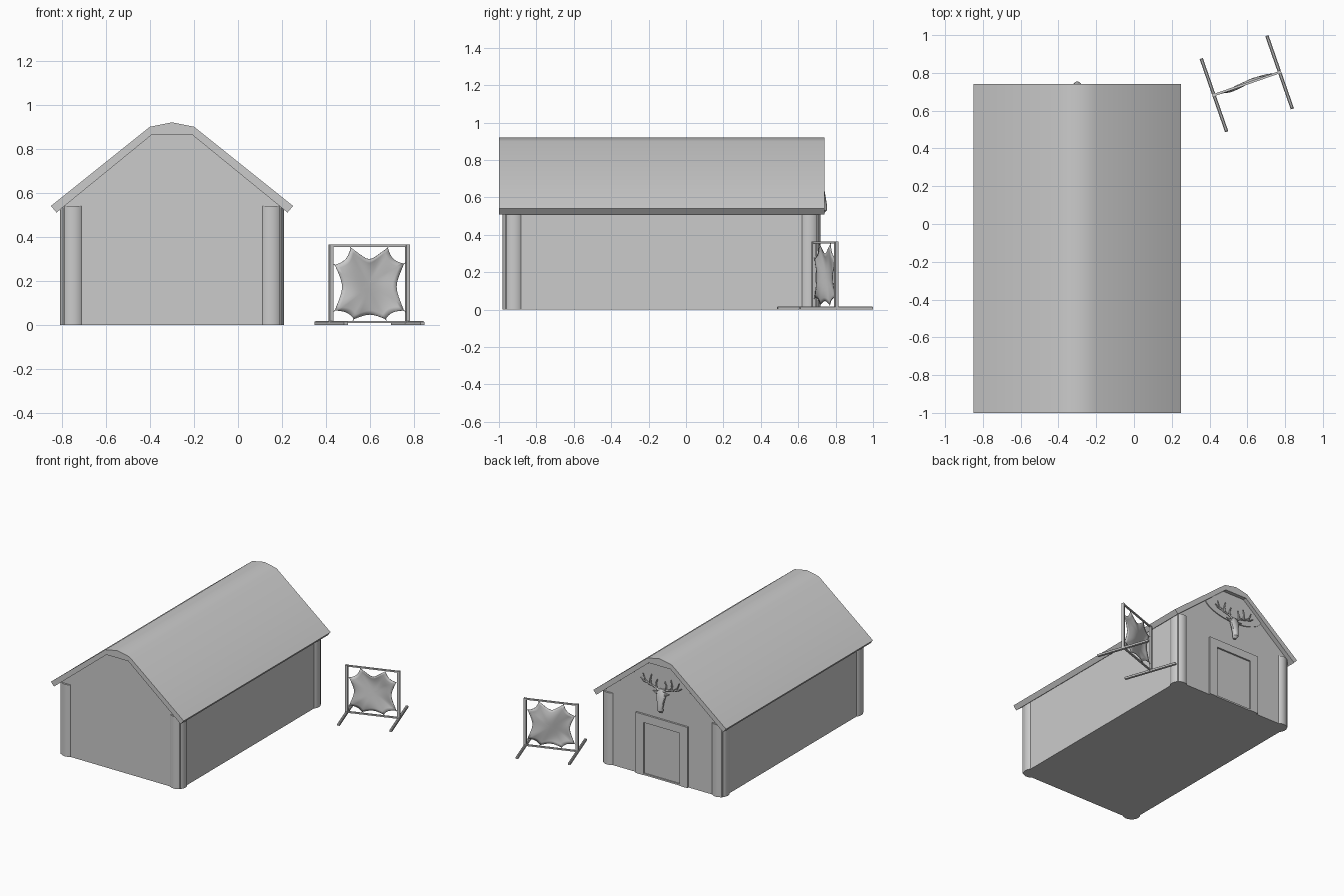
import bpy, bmesh
from math import sin, cos, pi, radians
from mathutils import Vector, Matrix

if "Cube" in bpy.data.objects:
    bpy.data.objects.remove(bpy.data.objects["Cube"])

CX = -0.30                                   # hut centre line
STAND = Matrix.Translation((0.597, 0.743, 0)) @ Matrix.Rotation(radians(19.2), 4, 'Z')


def finish(name, bm, matrix=None, smooth=True):
    bmesh.ops.recalc_face_normals(bm, faces=bm.faces)
    if matrix:
        bm.transform(matrix)
    me = bpy.data.meshes.new(name)
    bm.to_mesh(me)
    bm.free()
    ob = bpy.data.objects.new(name, me)
    bpy.context.collection.objects.link(ob)
    bpy.ops.object.select_all(action='DESELECT')
    ob.select_set(True)
    bpy.context.view_layer.objects.active = ob
    if smooth:
        bpy.ops.object.shade_smooth_by_angle(angle=radians(32))
    return ob


def prism(name, pts, y0, y1):
    """Extrude an x-z outline (x from the centre line) along y."""
    bm = bmesh.new()
    face = bm.faces.new([bm.verts.new((CX + x, y0, z)) for x, z in pts])
    ext = bmesh.ops.extrude_face_region(bm, geom=[face])['geom']
    bmesh.ops.translate(bm, vec=(0, y1 - y0, 0),
                        verts=[v for v in ext if isinstance(v, bmesh.types.BMVert)])
    return finish(name, bm)


def mirrored(half):
    """Close an outline from its right half, listed bottom to top."""
    return half + [(-x, z) for x, z in reversed(half) if x != 0]


def box(name, centre, size, matrix=None, bevel=0):
    bm = bmesh.new()
    bmesh.ops.create_cube(bm, size=1)
    bm.transform(Matrix.Translation(centre) @ Matrix.Diagonal((*size, 1)))
    if bevel:
        bmesh.ops.bevel(bm, geom=[e for e in bm.edges if all(v.co.z > centre[2] for v in e.verts)],
                        offset=bevel, segments=1, affect='EDGES')
    return finish(name, bm, matrix, smooth=False)


def tube(name, paths, radius, matrix=None):
    cu = bpy.data.curves.new(name, 'CURVE')
    cu.dimensions = '3D'
    cu.bevel_depth = radius
    cu.bevel_resolution = 1
    cu.use_fill_caps = True
    for path in paths:
        sp = cu.splines.new('POLY')
        sp.points.add(len(path) - 1)
        for i, (p, q) in enumerate(zip(sp.points, path)):
            p.co = (*q, 1)
            p.radius = 1 - 0.55 * i / (len(path) - 1)
    ob = bpy.data.objects.new(name, cu)
    bpy.context.collection.objects.link(ob)
    if matrix:
        ob.matrix_world = matrix


# hut body and roof
prism("walls", mirrored([(0.495, 0), (0.495, 0.54), (0.09, 0.87)]), -0.965, 0.705)
roof = [(0.525, 0.51), (0.55, 0.54), (0.10, 0.90), (0, 0.92)]
prism("roof", mirrored(roof) + [(-0.09, 0.865), (0.09, 0.865)], -1.0, 0.74)

# rounded corner posts
for sx in (-1, 1):
    for y in (-0.92, 0.66):
        bm = bmesh.new()
        bmesh.ops.create_cone(bm, cap_ends=True, segments=20, radius1=0.06, radius2=0.06, depth=0.54)
        finish("corner_post", bm, Matrix.Translation((CX + sx * 0.45, y, 0.27)))

# door frame and door panel on the back gable
prism("door_frame", mirrored([(0.15, 0), (0.215, 0), (0.215, 0.455)]) + [(-0.15, 0), (-0.15, 0.395), (0.15, 0.395)],
      0.70, 0.719)
prism("door", mirrored([(0.15, 0), (0.15, 0.395)]), 0.70, 0.7065)
prism("door_sill", mirrored([(0.15, 0), (0.15, 0.012)]), 0.70, 0.715)

# gable plate with a sagging lower edge
sag = [(0.25 * sin(a * pi / 16), 0.84 - 0.19 * cos(a * pi / 16) - 0.10 * (a / 8) ** 2) for a in range(-8, 9)]
prism("gable_plate", sag + [(0.09, 0.868), (-0.09, 0.868)], 0.70, 0.712)

# stag head lofted from brow to muzzle
bm = bmesh.new()
rings = []
for z, y, rx, ry in [(0.685, 0.714, 0.016, 0.008), (0.665, 0.718, 0.034, 0.015), (0.63, 0.724, 0.038, 0.018),
                     (0.59, 0.729, 0.028, 0.020), (0.55, 0.734, 0.020, 0.021), (0.53, 0.733, 0.022, 0.020),
                     (0.512, 0.726, 0.012, 0.010)]:
    rings.append([bm.verts.new((CX + rx * cos(a * pi / 6), y + ry * sin(a * pi / 6), z)) for a in range(12)])
for r, s in zip(rings, rings[1:]):
    for i in range(12):
        bm.faces.new((r[i], r[i - 1], s[i - 1], s[i]))
bm.faces.new(rings[0])
bm.faces.new(rings[-1])
finish("stag_head", bm)

# ears and antlers
for s in (-1, 1):
    bm = bmesh.new()
    bmesh.ops.create_cone(bm, cap_ends=True, segments=8, radius1=0.012, radius2=0.002, depth=0.04)
    finish("ear", bm, Matrix.Translation((CX + s * 0.05, 0.722, 0.655)) @ Matrix.Rotation(s * radians(75), 4, 'Y'))
    P = lambda *pts: [(CX + s * x, 0.722, z) for x, z in pts]
    tube("antler", [P((0.018, 0.67), (0.05, 0.69), (0.10, 0.70), (0.135, 0.725), (0.15, 0.765)),
                    P((0.04, 0.685), (0.042, 0.72), (0.03, 0.75)),
                    P((0.085, 0.698), (0.09, 0.735), (0.08, 0.775)),
                    P((0.115, 0.708), (0.145, 0.712), (0.17, 0.73))], 0.0075)

# drying stand
for s in (-1, 1):
    box("stand_foot", (s * 0.184, 0, 0.009), (0.018, 0.41, 0.018), STAND, 0.005)
    box("stand_post", (s * 0.184, 0, 0.187), (0.018, 0.018, 0.356), STAND)
box("top_bar", (0, 0, 0.359), (0.368, 0.012, 0.010), STAND)
box("bottom_bar", (0, 0, 0.013), (0.368, 0.012, 0.010), STAND)

# stretched hide: concave edges between tied tips, filled with rings
tips = [Vector(t) for t in [(-0.088, 0.350), (0.088, 0.350), (0.166, 0.277), (0.166, 0.065),
                            (0.078, 0.026), (-0.075, 0.026), (-0.166, 0.065), (-0.166, 0.272)]]
dips = [0.052, 0.018, 0.035, 0.014, 0.02, 0.014, 0.035, 0.018]
mid = Vector((0, 0.18))
outline = []
for i, tip in enumerate(tips):
    nxt = tips[(i + 1) % 8]
    for k in range(8):
        t = k / 8
        p = tip.lerp(nxt, t)
        outline.append(p + (mid - p).normalized() * dips[i] * 4 * t * (1 - t))
bm = bmesh.new()


def hide_point(p, f):
    q = mid.lerp(p, f)
    wave = 0.016 * sin(16 * q.x + 9 * (q.y - 0.18) + 0.6) * (1 - f ** 3)
    return bm.verts.new((q.x, wave, q.y))


rings = [[hide_point(p, f / 7) for p in outline] for f in range(1, 8)]
hub = hide_point(mid, 0)
n = len(outline)
for i in range(n):
    bm.faces.new((hub, rings[0][i - 1], rings[0][i]))
    for a, b in zip(rings, rings[1:]):
        bm.faces.new((a[i - 1], b[i - 1], b[i], a[i]))
hide = finish("hide", bm, STAND)
sol = hide.modifiers.new("thickness", 'SOLIDIFY')
sol.thickness = 0.004
sol.offset = 0

# ties from the hide tips to the frame
ties = []
for t in tips:
    end = (t.x * 1.07, 0.357 if t.y > 0.18 else 0.015) if abs(t.x) < 0.1 else (t.x * 1.08, t.y + (t.y - 0.18) * 0.08)
    ties.append([(t.x, 0, t.y), (end[0], 0, end[1])])
tube("ties", ties, 0.002, STAND)
